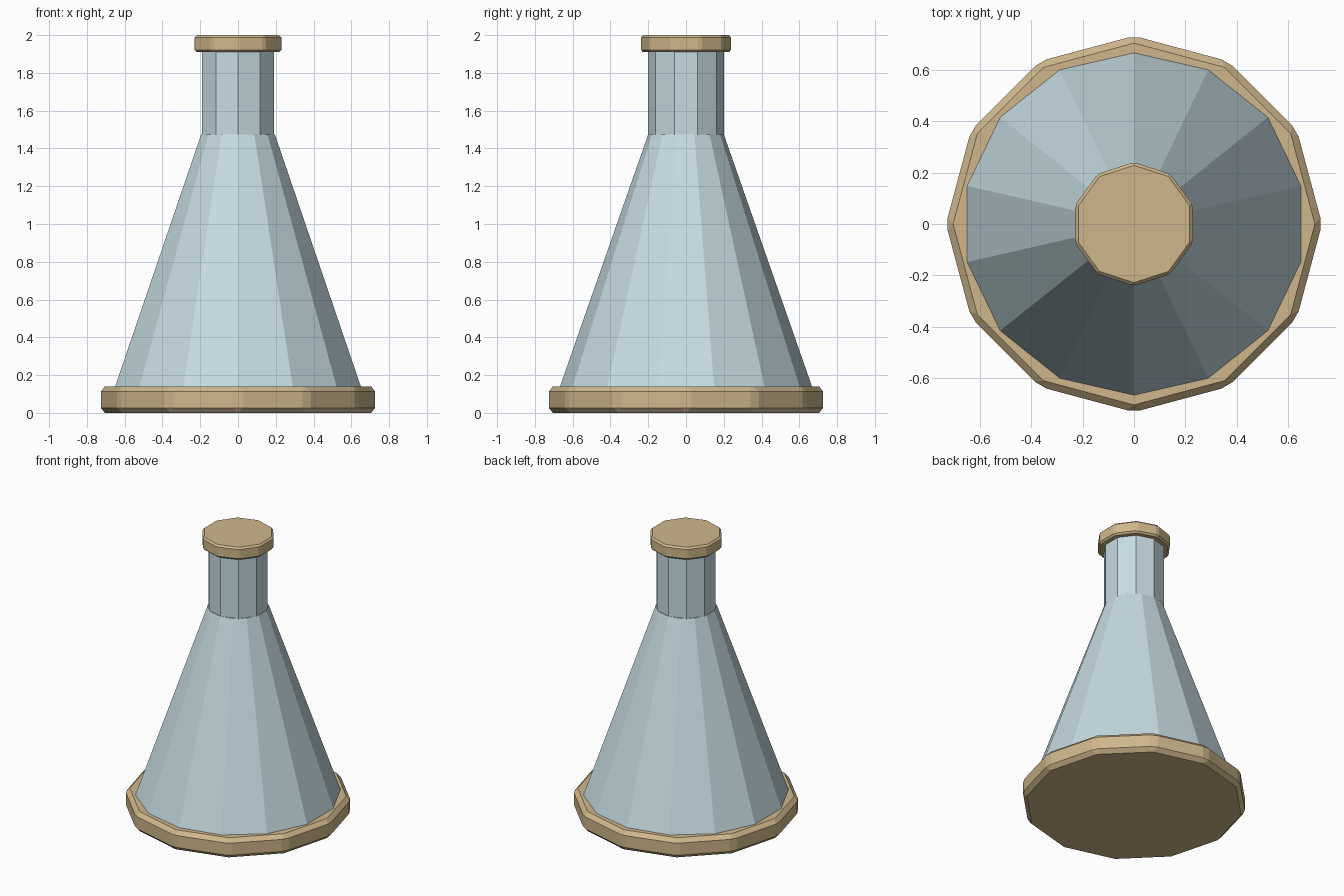
import bpy

cube = bpy.data.objects.get("Cube")
if cube:
    bpy.data.objects.remove(cube, do_unlink=True)


def make_material(name, rgb):
    mat = bpy.data.materials.new(name)
    mat.use_nodes = True
    color = (*rgb, 1.0)
    mat.diffuse_color = color
    mat.node_tree.nodes["Principled BSDF"].inputs["Base Color"].default_value = color
    return mat


def frustum(name, sides, r_bottom, r_top, z_low, z_high, mat, bevel=0.0):
    """Flat-shaded upright prism or cone with a corner on the y axis."""
    bpy.ops.mesh.primitive_cone_add(
        vertices=sides, radius1=r_bottom, radius2=r_top, depth=z_high - z_low,
        location=(0, 0, (z_low + z_high) / 2))
    obj = bpy.context.object
    obj.name = name
    obj.data.materials.append(mat)
    if bevel:
        mod = obj.modifiers.new("Bevel", "BEVEL")
        mod.width = bevel
        mod.segments = 1
        mod.limit_method = "NONE"
    return obj


glass = make_material("pale blue glass", (0.56, 0.71, 0.76))
cork = make_material("tan cork", (0.62, 0.47, 0.26))

# Base plate and tapered body
frustum("base_plate", 12, 0.733, 0.733, 0.0, 0.14, cork, 0.027)
frustum("flask_body", 14, 0.667, 0.2, 0.14, 1.475, glass)

# Neck and its stopper
frustum("flask_neck", 10, 0.2, 0.2, 1.47, 1.92, glass)
frustum("stopper", 10, 0.241, 0.241, 1.91, 2.0, cork, 0.012)
